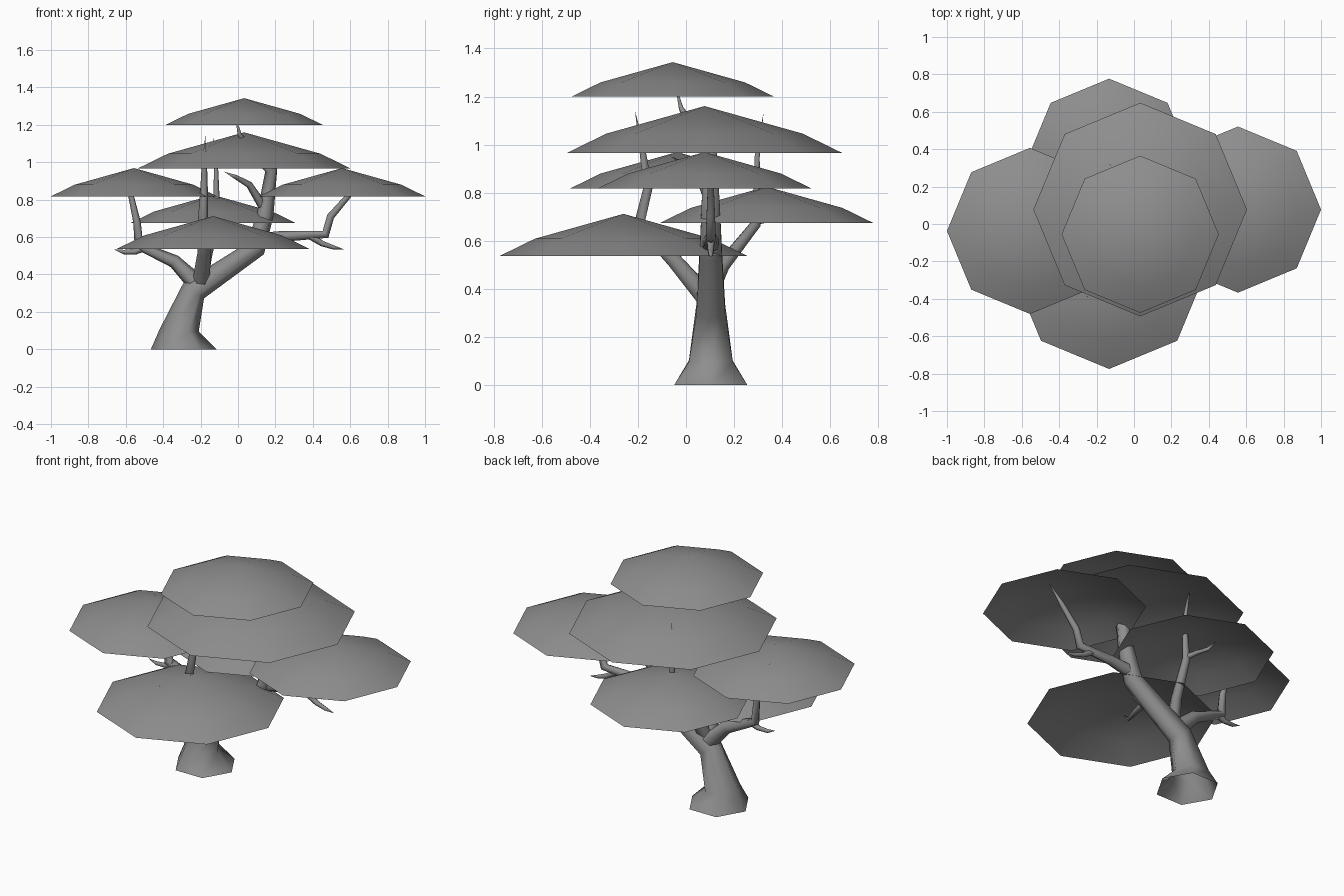
import bpy, bmesh, math
from mathutils import Vector

grey = bpy.data.materials.new("dark_grey")
grey.diffuse_color = (0.27, 0.27, 0.27, 1)


def finish(name, bm):
    bmesh.ops.recalc_face_normals(bm, faces=bm.faces[:])
    mesh = bpy.data.meshes.new(name)
    bm.to_mesh(mesh)
    bm.free()
    mesh.materials.append(grey)
    obj = bpy.data.objects.new(name, mesh)
    bpy.context.collection.objects.link(obj)
    return obj


def limb(name, points, level_base=False):
    """Tapered six-sided tube through (x, y, z, radius), closing to a point."""
    bm = bmesh.new()
    pos = [Vector(p[:3]) for p in points]
    prev = None
    for i, p in enumerate(points[:-1]):
        t = (pos[i + 1] - pos[i]).normalized()
        if i:
            t = (t + (pos[i] - pos[i - 1]).normalized()).normalized()
        elif level_base:
            t = Vector((0, 0, 1))
        v = Vector((0, 1, 0))
        v = (v - t * v.dot(t)).normalized()
        u = v.cross(t)
        ring = []
        for k in range(6):
            a = k * math.pi / 3
            ring.append(bm.verts.new(pos[i] + (u * math.cos(a) + v * math.sin(a)) * p[3]))
        if prev:
            for k in range(6):
                bm.faces.new((prev[k], prev[(k + 1) % 6], ring[(k + 1) % 6], ring[k])).smooth = True
        prev = ring
    tip = bm.verts.new(pos[-1])
    for k in range(6):
        bm.faces.new((prev[k], prev[(k + 1) % 6], tip)).smooth = True
    return finish(name, bm)


def canopy(name, x, y, z, r):
    """Open eight-sided shallow dome; z is the rim height."""
    bm = bmesh.new()
    h = 0.34 * r
    rings = []
    for s, up in ((1.0, 0.0), (0.715, 0.41)):
        rings.append([bm.verts.new((x + r * s * math.cos(k * math.pi / 4),
                                    y + r * s * math.sin(k * math.pi / 4),
                                    z + h * up)) for k in range(8)])
    top = bm.verts.new((x, y, z + h))
    lo, hi = rings
    for k in range(8):
        n = (k + 1) % 8
        bm.faces.new((lo[k], lo[n], hi[n], hi[k])).smooth = True
        bm.faces.new((hi[k], hi[n], top)).smooth = True
    obj = finish(name, bm)
    # open shells: make sure the normals face up
    if obj.data.polygons[0].normal.z < 0:
        obj.data.flip_normals()


# foliage domes
canopy("canopy_top", 0.033, -0.055, 1.20, 0.42)
canopy("canopy_upper", 0.033, 0.077, 0.966, 0.571)
canopy("canopy_left", -0.556, -0.037, 0.818, 0.444)
canopy("canopy_right", 0.556, 0.077, 0.818, 0.444)
canopy("canopy_back", -0.133, 0.335, 0.675, 0.442)
canopy("canopy_front", -0.133, -0.26, 0.537, 0.515)

# leaning trunk with flared foot, open underneath
limb("trunk", [(-0.29, 0.103, 0, 0.176), (-0.315, 0.103, 0.10, 0.105),
               (-0.236, 0.103, 0.315, 0.069), (0.095, 0.103, 0.54, 0.054),
               (0.145, 0.103, 0.72, 0.045), (0.178, 0.10, 0.96, 0.034),
               (0.06, 0.03, 1.07, 0.022), (0.008, -0.02, 1.15, 0.011),
               (-0.015, -0.045, 1.25, 0)], level_base=True)

# main branches
limb("branch_left", [(-0.22, 0.103, 0.35, 0.05), (-0.34, 0.103, 0.47, 0.036),
                     (-0.53, 0.103, 0.555, 0.027), (-0.54, 0.103, 0.68, 0.02),
                     (-0.572, 0.105, 0.82, 0.015), (-0.635, 0.11, 0.935, 0)])
limb("branch_right", [(0.09, 0.103, 0.58, 0.04), (0.25, 0.103, 0.605, 0.029),
                      (0.468, 0.103, 0.615, 0.024), (0.495, 0.103, 0.71, 0.02),
                      (0.59, 0.103, 0.82, 0.015), (0.685, 0.10, 0.93, 0)])
limb("branch_front", [(-0.20, 0.10, 0.345, 0.047), (-0.18, -0.05, 0.52, 0.036),
                      (-0.188, -0.195, 0.67, 0.028), (-0.182, -0.158, 0.82, 0.022),
                      (-0.18, -0.18, 0.97, 0.015), (-0.175, -0.212, 1.14, 0)])
limb("branch_back", [(-0.20, 0.09, 0.37, 0.042), (-0.17, 0.155, 0.50, 0.031),
                     (-0.125, 0.29, 0.67, 0.024), (-0.115, 0.294, 0.82, 0.016),
                     (-0.117, 0.296, 0.95, 0.012), (-0.13, 0.322, 1.13, 0)])

# thin side twigs
limb("twig_left", [(-0.49, 0.103, 0.55, 0.022), (-0.55, 0.103, 0.522, 0.016),
                   (-0.61, 0.103, 0.52, 0.012), (-0.665, 0.103, 0.535, 0)])
limb("twig_right", [(0.38, 0.103, 0.61, 0.02), (0.45, 0.103, 0.565, 0.015),
                    (0.51, 0.103, 0.545, 0.011), (0.565, 0.103, 0.535, 0)])
limb("twig_top", [(0.13, 0.10, 0.77, 0.025), (0.06, 0.05, 0.88, 0.018),
                  (-0.01, -0.01, 0.92, 0.012), (-0.075, -0.06, 0.95, 0)])
limb("twig_front", [(-0.185, -0.13, 0.60, 0.022), (-0.21, -0.25, 0.60, 0.015),
                    (-0.24, -0.33, 0.61, 0.01), (-0.25, -0.39, 0.67, 0)])
limb("twig_back", [(-0.125, 0.28, 0.68, 0.018), (-0.15, 0.35, 0.692, 0.014),
                   (-0.18, 0.41, 0.70, 0.01), (-0.20, 0.455, 0.735, 0)])
